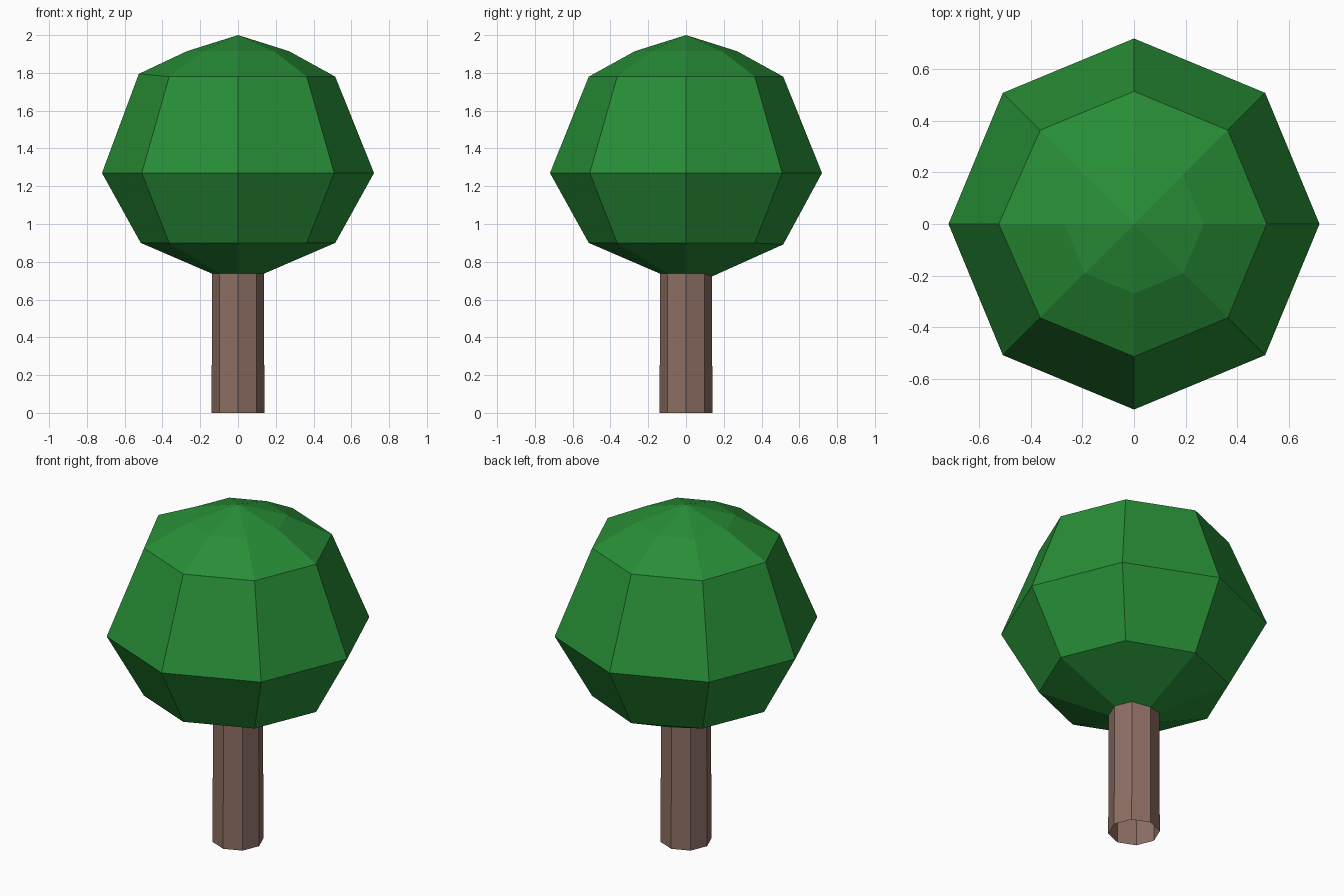
import bpy, bmesh, math

if "Cube" in bpy.data.objects:
    bpy.data.objects.remove(bpy.data.objects["Cube"])

SIDES = 8


def material(name, rgb):
    m = bpy.data.materials.new(name)
    m.diffuse_color = (*rgb, 1)
    m.use_nodes = True
    m.node_tree.nodes["Principled BSDF"].inputs["Base Color"].default_value = m.diffuse_color
    return m


def lathe(name, rings, mat, apex=None, nudges=None):
    """Eight-sided stack of (radius, z) rings, open ended unless an apex is given."""
    bm = bmesh.new()
    loops = []
    for r, z in rings:
        loops.append([bm.verts.new((r * math.cos(i * math.tau / SIDES),
                                    r * math.sin(i * math.tau / SIDES), z))
                      for i in range(SIDES)])
    for a, b in zip(loops, loops[1:]):
        for i in range(SIDES):
            j = (i + 1) % SIDES
            bm.faces.new((a[i], a[j], b[j], b[i]))
    if apex is not None:
        tip = bm.verts.new((0, 0, apex))
        for i in range(SIDES):
            bm.faces.new((loops[-1][i], loops[-1][(i + 1) % SIDES], tip))
    # small hand-made irregularities
    for (ring, i), (dx, dy, dz) in (nudges or {}).items():
        v = loops[ring][i].co
        v.x, v.y, v.z = v.x + dx, v.y + dy, v.z + dz
    me = bpy.data.meshes.new(name)
    bm.to_mesh(me)
    bm.free()
    me.materials.append(mat)
    ob = bpy.data.objects.new(name, me)
    bpy.context.collection.objects.link(ob)
    return ob


bark = material("bark brown", (0.266, 0.156, 0.125))
leaf = material("leaf green", (0.021, 0.27, 0.037))

# Trunk: open octagonal tube meeting the underside of the crown
lathe("trunk", [(0.14, 0), (0.137, 0.737)], bark,
      nudges={(1, 2): (0, 0, -0.015)})

# Crown: faceted ball narrowing to the trunk
lathe("crown", [(0.137, 0.737), (0.515, 0.90), (0.72, 1.27),
                (0.515, 1.78), (0.27, 1.915)], leaf, apex=2.0,
      nudges={(0, 2): (0, 0, -0.015), (1, 2): (0, 0, -0.008),
              (3, 4): (-0.01, 0, 0.015)})
